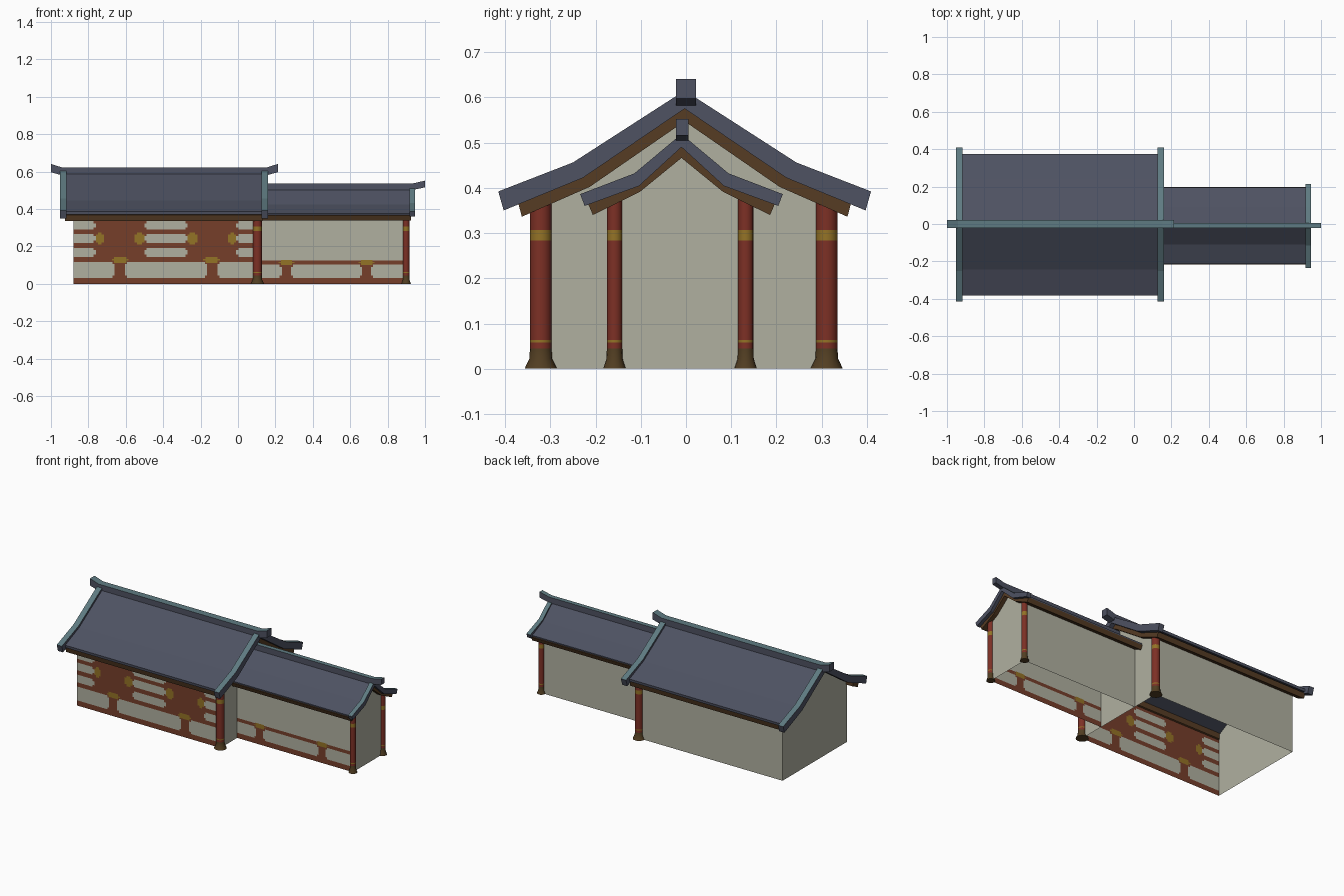
import bpy, bmesh, math

if "Cube" in bpy.data.objects:
    bpy.data.objects.remove(bpy.data.objects["Cube"])


def material(name, r, g, b):
    lin = lambda c: ((c / 255 + 0.055) / 1.055) ** 2.4
    m = bpy.data.materials.new(name)
    m.diffuse_color = (lin(r), lin(g), lin(b), 1)
    m.use_nodes = True
    m.node_tree.nodes["Principled BSDF"].inputs["Base Color"].default_value = m.diffuse_color
    return m


WALL = material("plaster_wall", 176, 176, 160)
TIMBER = material("red_brown_timber", 118, 62, 42)
GOLD = material("gold_paint", 148, 115, 38)
SLATE = material("slate_roof", 78, 82, 98)
TEAL = material("teal_trim", 95, 123, 130)
BEAM = material("brown_beam", 86, 60, 36)
RED = material("column_red", 125, 48, 37)
BASE = material("bronze_base", 82, 62, 34)


def finish(name, bm, mats):
    me = bpy.data.meshes.new(name)
    bm.to_mesh(me)
    bm.free()
    for m in mats:
        me.materials.append(m)
    ob = bpy.data.objects.new(name, me)
    bpy.context.collection.objects.link(ob)
    return ob


def prism(name, pts, axis, a, b, mats):
    """Extrude a profile along x or y; upward faces take the second colour."""
    bm = bmesh.new()
    place = (lambda p, t: (t, p[0], p[1])) if axis == "x" else (lambda p, t: (p[0], t, p[1]))
    face = bm.faces.new([bm.verts.new(place(p, a)) for p in pts])
    res = bmesh.ops.extrude_face_region(bm, geom=[face])
    shift = (b - a, 0, 0) if axis == "x" else (0, b - a, 0)
    bmesh.ops.translate(bm, vec=shift, verts=[v for v in res["geom"] if isinstance(v, bmesh.types.BMVert)])
    bmesh.ops.recalc_face_normals(bm, faces=bm.faces[:])
    bm.normal_update()
    if len(mats) > 1:
        for f in bm.faces:
            f.material_index = 1 if f.normal.z > 0.3 else 0
    return finish(name, bm, mats)


def band(name, x0, x1, cy, top, bottom, mats):
    """Bent roof layer from a half profile mirrored about the ridge."""
    side = lambda pts, s: [(cy + s * y, z) for y, z in pts]
    outline = side(top, -1)[::-1] + side(top, 1)[1:] + side(bottom, 1)[::-1] + side(bottom, -1)[1:]
    return prism(name, outline, "x", x0, x1, mats)


def sheet(name, pts):
    bm = bmesh.new()
    bm.faces.new([bm.verts.new(p) for p in pts])
    return finish(name, bm, [WALL])


def gable(name, x, cy, half):
    pts = [(x, cy + y, z) for y, z in half] + [(x, cy - y, z) for y, z in half[-2::-1]]
    return sheet(name, pts)


def painted_wall(name, x0, x1, y, height, light, gold, plain_from):
    """Wall cut along its panel edges, each face coloured by the panel it is in."""
    c = 0.012
    cuts = lambda lo, hi, k: sorted({lo, hi, plain_from if k else lo} | {
        round(v, 4) for r in light + gold for v in (r[k], r[k] + c, r[k + 2] - c, r[k + 2]) if lo < v < hi})
    xs, zs = cuts(x0, x1, 0), cuts(0.0, height, 1)

    def inside(r, x, z):
        dx, dz = min(x - r[0], r[2] - x), min(z - r[1], r[3] - z)
        return dx > 0 and dz > 0 and (dx > c or dz > c)

    bm = bmesh.new()
    grid = [[bm.verts.new((x, y, z)) for z in zs] for x in xs]
    for i in range(len(xs) - 1):
        for j in range(len(zs) - 1):
            f = bm.faces.new((grid[i][j], grid[i + 1][j], grid[i + 1][j + 1], grid[i][j + 1]))
            x, z = (xs[i] + xs[i + 1]) / 2, (zs[j] + zs[j + 1]) / 2
            if any(inside(r, x, z) for r in gold):
                f.material_index = 2
            elif z > plain_from or any(inside(r, x, z) for r in light):
                f.material_index = 0
            else:
                f.material_index = 1
    return finish(name, bm, [WALL, TIMBER, GOLD])


def column(name, x, y, r, foot):
    """Round column with flared foot, dark collar and gold band."""
    rings = [(0, foot, 1), (0.022, r * 1.05, 1), (0.045, r, 1), (0.058, r, 0), (0.064, r, 2),
             (0.068, r, 0), (0.283, r, 0), (0.307, r, 2), (0.375, r, 0)]
    n = 16
    bm = bmesh.new()
    loops = [[bm.verts.new((x + rr * math.cos(2 * math.pi * k / n), y + rr * math.sin(2 * math.pi * k / n), z))
              for k in range(n)] for z, rr, _ in rings]
    for i in range(1, len(rings)):
        for k in range(n):
            f = bm.faces.new((loops[i - 1][k], loops[i - 1][(k + 1) % n], loops[i][(k + 1) % n], loops[i][k]))
            f.material_index = rings[i][2]
    bm.faces.new(loops[0][::-1]).material_index = 1
    bm.faces.new(loops[-1])
    ob = finish(name, bm, [RED, BASE, GOLD])
    bpy.ops.object.select_all(action="DESELECT")
    ob.select_set(True)
    bpy.context.view_layer.objects.active = ob
    bpy.ops.object.shade_smooth_by_angle(angle=math.radians(35))


# Main hall walls (open underneath)
X0, X1, CY, H = -0.88, 0.105, -0.005, 0.316
rows = [(0.144, 0.192), (0.219, 0.267), (0.29, 0.336)]
light = [(a, z0, b, z1) for z0, z1 in rows for a, b in ((-0.92, -0.76), (-0.50, -0.27), (-0.01, 0.15))]
light += [(a, 0.032, b, 0.118) for a, b in ((-0.92, -0.66), (-0.605, -0.165), (-0.11, 0.15))]
gold = [(a, 0.21, b, 0.275) for a, b in ((-0.76, -0.717), (-0.553, -0.50), (-0.27, -0.217), (-0.053, -0.01))]
gold += [(a, 0.112, b, 0.144) for a, b in ((-0.675, -0.585), (-0.187, -0.097))]
painted_wall("hall_front_wall", X0, X1, CY - H, 0.385, light, gold, 0.384)
sheet("hall_back_wall", [(X1, CY + H, 0), (X0, CY + H, 0), (X0, CY + H, 0.385), (X1, CY + H, 0.385)])
hall_gable = [(H, 0), (H, 0.385), (0.235, 0.43), (0, 0.585)]
gable("hall_left_gable", X0, CY, hall_gable)
gable("hall_right_gable", X1, CY, hall_gable)

# Side wing walls
W1, WY, WH = 0.899, -0.013, 0.145
light = [(a, 0.032, b, 0.103) for a, b in ((0.05, 0.235), (0.283, 0.663), (0.71, 0.95))]
gold = [(0.217, 0.1, 0.302, 0.128), (0.645, 0.1, 0.73, 0.128)]
painted_wall("wing_front_wall", X1, W1, WY - WH, 0.385, light, gold, 0.124)
sheet("wing_back_wall", [(W1, WY + WH, 0), (X1, WY + WH, 0), (X1, WY + WH, 0.385), (W1, WY + WH, 0.385)])
gable("wing_right_gable", W1, WY, [(WH, 0), (WH, 0.385), (0.1, 0.41), (0, 0.49)])

# Columns
for tag, s in (("front", -1), ("back", 1)):
    column(f"hall_{tag}_column", 0.104, CY + s * H, 0.024, 0.036)
    column(f"wing_{tag}_column", W1, WY + s * WH, 0.017, 0.025)

# Main hall roof: slate sheet, gable trims, brown eaves and gable board
RY = -0.003
band("hall_roof", -0.935, 0.145, RY, [(0, 0.60), (0.24, 0.445), (0.378, 0.386)],
     [(0, 0.585), (0.235, 0.43), (0.376, 0.37)], [SLATE])
for tag, x in (("left", -0.953), ("right", 0.125)):
    band(f"hall_{tag}_gable_trim", x, x + 0.035, RY, [(0, 0.615), (0.247, 0.456), (0.412, 0.392)],
         [(0, 0.575), (0.225, 0.422), (0.40, 0.35)], [SLATE, TEAL])
band("hall_gable_board", 0.09, 0.132, RY, [(0, 0.586), (0.235, 0.431), (0.368, 0.367)],
     [(0, 0.547), (0.21, 0.402), (0.36, 0.336)], [BEAM])

# Wing roof
VY = -0.010
band("wing_roof", X1, 0.935, VY, [(0, 0.508), (0.1, 0.424), (0.205, 0.376)],
     [(0, 0.494), (0.1, 0.41), (0.203, 0.364)], [SLATE])
band("wing_gable_trim", 0.918, 0.945, VY, [(0, 0.519), (0.104, 0.432), (0.224, 0.386)],
     [(0, 0.49), (0.094, 0.404), (0.214, 0.36)], [SLATE, TEAL])
band("wing_gable_board", 0.885, 0.925, VY, [(0, 0.496), (0.1, 0.412), (0.207, 0.366)],
     [(0, 0.466), (0.092, 0.391), (0.196, 0.34)], [BEAM])

# Brown eave boards on both sides of each roof
for tag, s in (("front", -1), ("back", 1)):
    hall = [(0.31, 0.394), (0.368, 0.367), (0.36, 0.336), (0.31, 0.358)]
    wing = [(0.14, 0.394), (0.207, 0.366), (0.196, 0.34), (0.14, 0.367)]
    prism(f"hall_{tag}_eave_board", [(RY + s * y, z) for y, z in hall], "x", -0.925, 0.132, [BEAM])
    prism(f"wing_{tag}_eave_board", [(VY + s * y, z) for y, z in wing], "x", X1, 0.925, [BEAM])

# Ridges with upturned ends
prism("hall_ridge", [(-1, 0.641), (-0.94, 0.622), (0.152, 0.622), (0.213, 0.641),
                     (0.213, 0.597), (0.152, 0.58), (-0.94, 0.58), (-1, 0.597)],
      "y", -0.022, 0.022, [SLATE, TEAL])
prism("wing_ridge", [(X1, 0.537), (0.935, 0.537), (1, 0.552), (1, 0.516), (0.935, 0.502), (X1, 0.502)],
      "y", -0.022, 0.006, [SLATE, TEAL])
